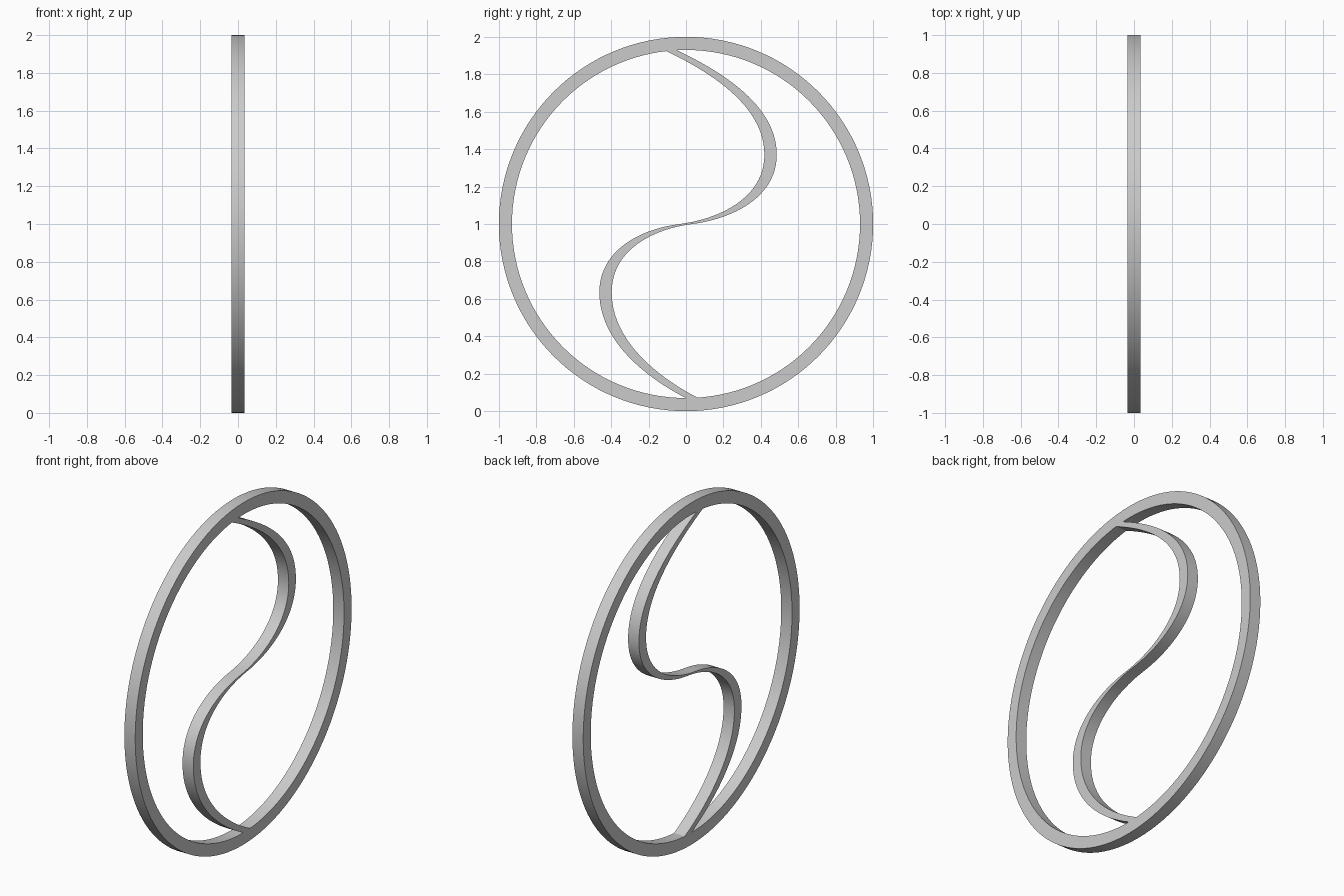
import bpy, bmesh, math
from mathutils import Vector
from mathutils.geometry import interpolate_bezier

if "Cube" in bpy.data.objects:
    bpy.data.objects.remove(bpy.data.objects["Cube"])

HALF = 0.035      # half depth along x
CENTRE_Z = 1.0


def make_strip(name, side_a, side_b, closed):
    """Solid band between two matching (y, z) outlines, extruded along x."""
    bm = bmesh.new()
    rows = []
    for a, b in zip(side_a, side_b):
        rows.append([bm.verts.new((x, p[0], p[1])) for x, p in
                     ((-HALF, a), (HALF, a), (HALF, b), (-HALF, b))])
    n = len(rows)
    for i in range(n if closed else n - 1):
        r, s = rows[i], rows[(i + 1) % n]
        for k in range(4):
            m = (k + 1) % 4
            bm.faces.new((r[k], r[m], s[m], s[k]))
    if not closed:
        bm.faces.new(rows[0])
        bm.faces.new(rows[-1])
    bmesh.ops.recalc_face_normals(bm, faces=bm.faces)
    mesh = bpy.data.meshes.new(name)
    bm.to_mesh(mesh)
    bm.free()
    obj = bpy.data.objects.new(name, mesh)
    bpy.context.collection.objects.link(obj)
    bpy.context.view_layer.objects.active = obj
    obj.select_set(True)
    bpy.ops.object.shade_smooth_by_angle(angle=math.radians(30))
    obj.select_set(False)
    return obj


def circle(radius, count=128):
    return [(radius * math.cos(2 * math.pi * i / count),
             CENTRE_Z + radius * math.sin(2 * math.pi * i / count))
            for i in range(count)]


# Outer ring
make_strip("outer_ring", circle(1.0), circle(0.93), True)

# S-shaped divider: centre line as bezier knots (point, handle in, handle out)
knots = [
    ((-0.083, 1.929), None, (0.19, 1.80)),
    ((0.452, 1.37), (0.452, 1.62), (0.452, 1.15)),
    ((0.0, 1.0), (0.23, 1.03), (-0.23, 0.97)),
    ((-0.43, 0.635), (-0.43, 0.85), (-0.43, 0.385)),
    ((0.032, 0.07), (-0.20, 0.19), None),
]
path = []
for a, b in zip(knots, knots[1:]):
    pts = interpolate_bezier(Vector(a[0]), Vector(a[2]), Vector(b[1]), Vector(b[0]), 24)
    path += [(p[0], p[1]) for p in (pts if not path else pts[1:])]

# The band keeps a constant sideways width, so it thins where it runs level
W = 0.033
make_strip("s_divider", [(y - W, z) for y, z in path],
           [(y + W, z) for y, z in path], False)
